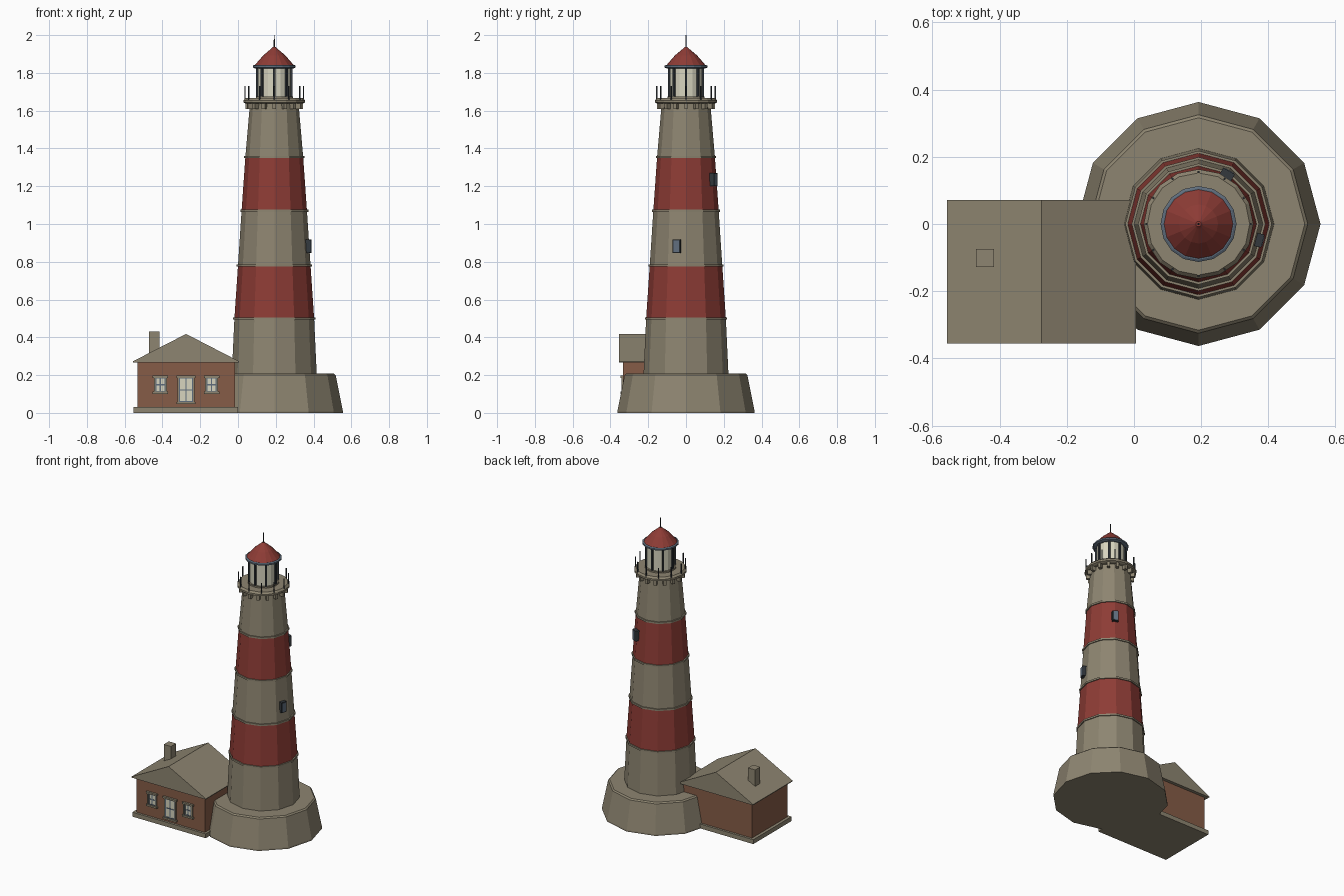
import bpy, bmesh, math
from mathutils import Matrix, Vector

if "Cube" in bpy.data.objects:
    bpy.data.objects.remove(bpy.data.objects["Cube"])

TX = 0.192  # tower axis


def material(name, r, g, b):
    m = bpy.data.materials.new(name)
    m.use_nodes = True
    m.diffuse_color = (r, g, b, 1)
    m.node_tree.nodes["Principled BSDF"].inputs["Base Color"].default_value = (r, g, b, 1)
    return m


STONE = material("stone", 0.27, 0.235, 0.165)
RED = material("red_paint", 0.27, 0.045, 0.036)
BRICK = material("brick", 0.24, 0.108, 0.063)
GLASS = material("pale_glass", 0.68, 0.66, 0.52)
STEEL = material("blue_grey_metal", 0.115, 0.155, 0.205)
DARK = material("dark_iron", 0.033, 0.04, 0.047)


def finish(name, bm, *mats):
    bmesh.ops.recalc_face_normals(bm, faces=bm.faces)
    me = bpy.data.meshes.new(name)
    bm.to_mesh(me)
    bm.free()
    for m in mats:
        me.materials.append(m)
    ob = bpy.data.objects.new(name, me)
    bpy.context.collection.objects.link(ob)
    return ob


def lathe(name, profile, sides, *mats, rule=None):
    """Closed faceted solid around the tower axis from (radius, z) pairs."""
    bm = bmesh.new()
    rings = []
    for r, z in profile:
        rings.append([bm.verts.new((TX + r * math.cos(math.tau * i / sides),
                                    r * math.sin(math.tau * i / sides), z))
                      for i in range(sides)])
    for a, b in zip(rings, rings[1:]):
        for i in range(sides):
            j = (i + 1) % sides
            bm.faces.new((a[i], a[j], b[j], b[i]))
    bm.faces.new(rings[0])
    bm.faces.new(rings[-1])
    if rule:
        for f in bm.faces:
            f.material_index = rule(f.calc_center_median().z)
    return finish(name, bm, *mats)


def add_box(bm, centre, size, turn=None):
    m = Matrix.Translation(centre) @ Matrix.Diagonal((*size, 1))
    bmesh.ops.create_cube(bm, size=1, matrix=turn @ m if turn else m)


def box(name, x, y, z, mat):
    """Box from its (min, max) extents."""
    bm = bmesh.new()
    spans = (x, y, z)
    add_box(bm, [(a + b) / 2 for a, b in spans], [b - a for a, b in spans])
    return finish(name, bm, mat)


def around(degrees):
    return Matrix.Translation((TX, 0, 0)) @ Matrix.Rotation(math.radians(degrees), 4, "Z")


def radial(name, count, centre, size, mat):
    """Ring of equal boxes around the tower axis."""
    bm = bmesh.new()
    for i in range(count):
        add_box(bm, centre, size, around(360 * i / count))
    return finish(name, bm, mat)


# Tower base and striped shaft
lathe("tower_base", [(0.363, 0), (0.363, 0.01), (0.325, 0.2), (0.316, 0.208)], 12, STONE)
levels = [0.5, 0.78, 1.07, 1.355]
radii = [0.211, 0.192, 0.173, 0.153]
shaft = [(0.225, 0.2)] + list(zip(radii, levels)) + [(0.128, 1.645)]
lathe("tower_shaft", shaft, 12, STONE, RED,
      rule=lambda z: int(0.5 < z < 0.78 or 1.07 < z < 1.355))
for n, (r, z) in enumerate(zip(radii, levels)):
    lathe(f"band_trim_{n + 1}", [(r + 0.007, z - 0.006), (r + 0.007, z + 0.006)], 12, STONE)

# Tower windows: frame with an inset pane
for n, (angle, r, z) in enumerate([(-15, 0.184, 0.882), (60, 0.168, 1.235)]):
    bm = bmesh.new()
    add_box(bm, (r, 0, z), (0.028, 0.04, 0.07), around(angle))
    finish(f"tower_window_frame_{n + 1}", bm, DARK)
    bm = bmesh.new()
    add_box(bm, (r + 0.002, 0, z), (0.028, 0.03, 0.06), around(angle))
    finish(f"tower_window_pane_{n + 1}", bm, STEEL)

# Gallery
lathe("gallery_floor", [(0.15, 1.637), (0.163, 1.643), (0.163, 1.655), (0.152, 1.667)], 16, STONE)
radial("gallery_brackets", 16, (0.138, 0, 1.625), (0.03, 0.018, 0.034), STONE)
radial("gallery_posts", 12, (0.155, 0, 1.692), (0.006, 0.006, 0.075), DARK)

# Lantern room
lathe("lantern_sill", [(0.098, 1.66), (0.098, 1.676)], 16, STONE)
lathe("lantern_glass", [(0.087, 1.67), (0.087, 1.83)], 16, GLASS)
radial("lantern_mullions", 8, (0.09, 0, 1.75), (0.012, 0.012, 0.16), DARK)
lathe("lantern_eave", [(0.1, 1.823), (0.113, 1.828), (0.113, 1.838), (0.106, 1.842)], 16, STEEL)
lathe("lantern_roof", [(0.106, 1.838), (0.058, 1.893), (0.014, 1.93), (0.008, 1.936)], 16, RED)
lathe("roof_spire", [(0.004, 1.93), (0.002, 2.0)], 8, DARK)

# House body
box("house_plinth", (-0.553, 0.0), (-0.348, 0.065), (0, 0.03), STONE)
box("house_walls", (-0.533, -0.016), (-0.333, 0.05), (0.03, 0.272), BRICK)
box("chimney", (-0.47, -0.416), (-0.128, -0.074), (0.28, 0.43), STONE)

# Gabled roof prism with the ridge running front to back
bm = bmesh.new()
outline = [(-0.556, 0.268), (0.006, 0.268), (0.006, 0.273), (-0.275, 0.418), (-0.556, 0.273)]
gable = bm.faces.new([bm.verts.new((x, -0.355, z)) for x, z in outline])
pushed = bmesh.ops.extrude_face_region(bm, geom=[gable])
bmesh.ops.translate(bm, vec=Vector((0, 0.427, 0)),
                    verts=[v for v in pushed["geom"] if isinstance(v, bmesh.types.BMVert)])
finish("house_roof", bm, STONE)


def opening(name, cx, width, z0, z1, rows):
    """Glazed opening on the front wall: stone surround, pane and bars."""
    h = width / 2
    bm = bmesh.new()
    mid, tall = (z0 + z1) / 2, z1 - z0
    for side in (-1, 1):
        add_box(bm, (cx + side * (h - 0.004), -0.335, mid), (0.008, 0.014, tall))
    add_box(bm, (cx, -0.336, z1), (width + 0.012, 0.022, 0.012))
    add_box(bm, (cx, -0.336, z0), (width + 0.012, 0.022, 0.012))
    finish(name + "_surround", bm, STONE)
    box(name + "_pane", (cx - h + 0.006, cx + h - 0.006), (-0.337, -0.33), (z0, z1), GLASS)
    bm = bmesh.new()
    for x in (cx - h + 0.01, cx, cx + h - 0.01):
        add_box(bm, (x, -0.337, mid), (0.007, 0.006, tall))
    for i in range(rows + 1):
        z = z0 + 0.008 + (tall - 0.016) * i / rows
        add_box(bm, (cx, -0.337, z), (width - 0.016, 0.006, 0.006))
    finish(name + "_bars", bm, STEEL)


opening("right_window", -0.411, 0.07, 0.106, 0.192, 2)
opening("left_window", -0.14, 0.07, 0.106, 0.192, 2)
opening("front_door", -0.275, 0.09, 0.052, 0.192, 2)
